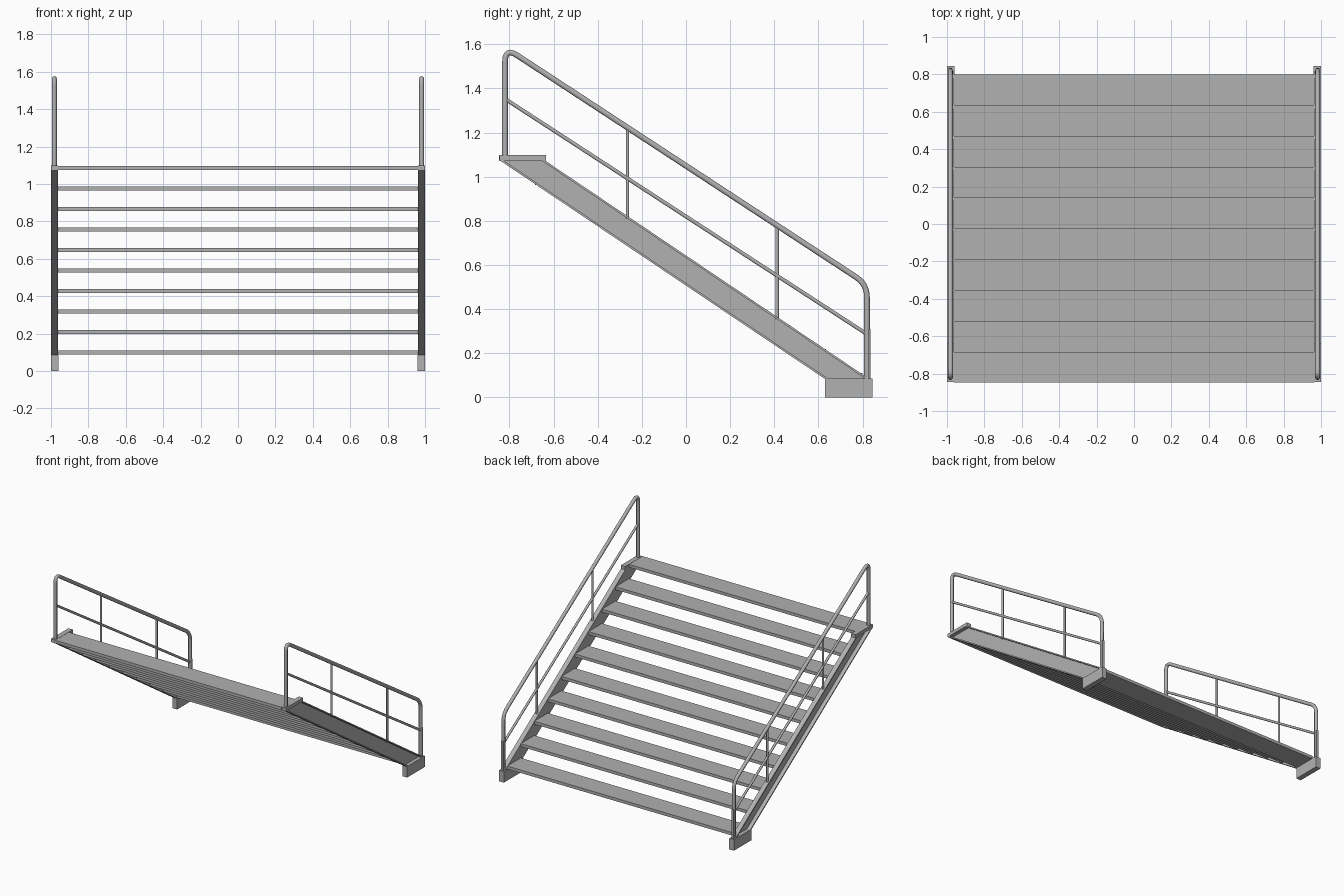
import bpy, bmesh
from mathutils import Vector

if "Cube" in bpy.data.objects:
    bpy.data.objects.remove(bpy.data.objects["Cube"])

steel = bpy.data.materials.new("grey_steel")
steel.diffuse_color = (0.44, 0.44, 0.44, 1)
steel.use_nodes = True
steel.node_tree.nodes["Principled BSDF"].inputs["Base Color"].default_value = steel.diffuse_color


def add_object(name, data):
    data.materials.append(steel)
    ob = bpy.data.objects.new(name, data)
    bpy.context.collection.objects.link(ob)
    return ob


def prism(name, outline, x0, x1):
    """Extrude a (y, z) outline from x0 to x1."""
    bm = bmesh.new()
    face = bm.faces.new([bm.verts.new((x0, y, z)) for y, z in outline])
    ext = bmesh.ops.extrude_face_region(bm, geom=[face])
    verts = [g for g in ext["geom"] if isinstance(g, bmesh.types.BMVert)]
    bmesh.ops.translate(bm, verts=verts, vec=(x1 - x0, 0, 0))
    bmesh.ops.recalc_face_normals(bm, faces=bm.faces)
    mesh = bpy.data.meshes.new(name)
    bm.to_mesh(mesh)
    bm.free()
    return add_object(name, mesh)


def box(name, x0, x1, y0, y1, z0, z1):
    return prism(name, [(y0, z0), (y1, z0), (y1, z1), (y0, z1)], x0, x1)


def fillet(a, corner, b, size, steps=6):
    """Rounded corner as points on a quadratic arc."""
    a, c, b = Vector(a), Vector(corner), Vector(b)
    p, q = c + (a - c).normalized() * size, c + (b - c).normalized() * size
    return [p * (1 - t) ** 2 + c * 2 * t * (1 - t) + q * t * t
            for t in (i / steps for i in range(steps + 1))]


def tube(name, points, x, radius):
    """Round bar along (y, z) points at a given x."""
    cu = bpy.data.curves.new(name, 'CURVE')
    cu.dimensions = '3D'
    cu.bevel_depth = radius
    cu.bevel_resolution = 3
    cu.use_fill_caps = True
    sp = cu.splines.new('POLY')
    sp.points.add(len(points) - 1)
    for pt, (y, z) in zip(sp.points, points):
        pt.co = (x, y, z, 1)
    sp.use_smooth = True
    return add_object(name, cu)


# Treads
for i in range(10):
    y = 0.635 - i * 0.1648
    z = 0.087 + i * 0.1096
    box(f"tread_{i + 1}", -0.965, 0.965, y, y + 0.1648, z, z + 0.023)

# Side outline of the sloped stringer
T0, T1 = (-0.638, 1.073), (0.829, 0.085)
B0, B1 = (-0.842, 1.073), (0.628, 0.085)
F = 0.0165  # flange thickness measured along y

# Handrail path with rounded bends
top, bend_a, bend_b, bottom = (-0.82, 1.09), (-0.82, 1.586), (0.82, 0.513), (0.82, 0.08)
rail = [top] + fillet(top, bend_a, bend_b, 0.065) + fillet(bend_a, bend_b, bottom, 0.06) + [bottom]

for side, s in (("left", -1), ("right", 1)):
    # Stringer: channel section opening outwards
    prism(f"{side}_stringer_web", [B0, T0, T1, B1], s * 0.963, s * 0.971)
    prism(f"{side}_stringer_top_flange",
          [T0, T1, (T1[0] - F, T1[1]), (T0[0] - F, T0[1])], s * 0.963, s * 1.0)
    prism(f"{side}_stringer_bottom_flange",
          [B0, B1, (B1[0] + F, B1[1]), (B0[0] + F, B0[1])], s * 0.963, s * 1.0)
    # Floor foot and top landing pad
    box(f"{side}_foot", s * 0.96, s * 1.0, 0.63, 0.845, 0, 0.085)
    box(f"{side}_top_pad", s * 0.963, s * 1.0, -0.845, -0.635, 1.072, 1.098)
    # Railing
    x = s * 0.982
    tube(f"{side}_handrail", rail, x, 0.0135)
    tube(f"{side}_mid_rail", [(-0.82, 1.353), (0.82, 0.287)], x, 0.009)
    for n, (y, z0, z1) in enumerate(((-0.265, 0.81, 1.22), (0.413, 0.355, 0.78))):
        tube(f"{side}_baluster_{n + 1}", [(y, z0), (y, z1)], x, 0.008)
    # Mounting plate behind the lower post
    box(f"{side}_post_plate", x - 0.009, x + 0.009, 0.824, 0.835, 0.08, 0.31)
